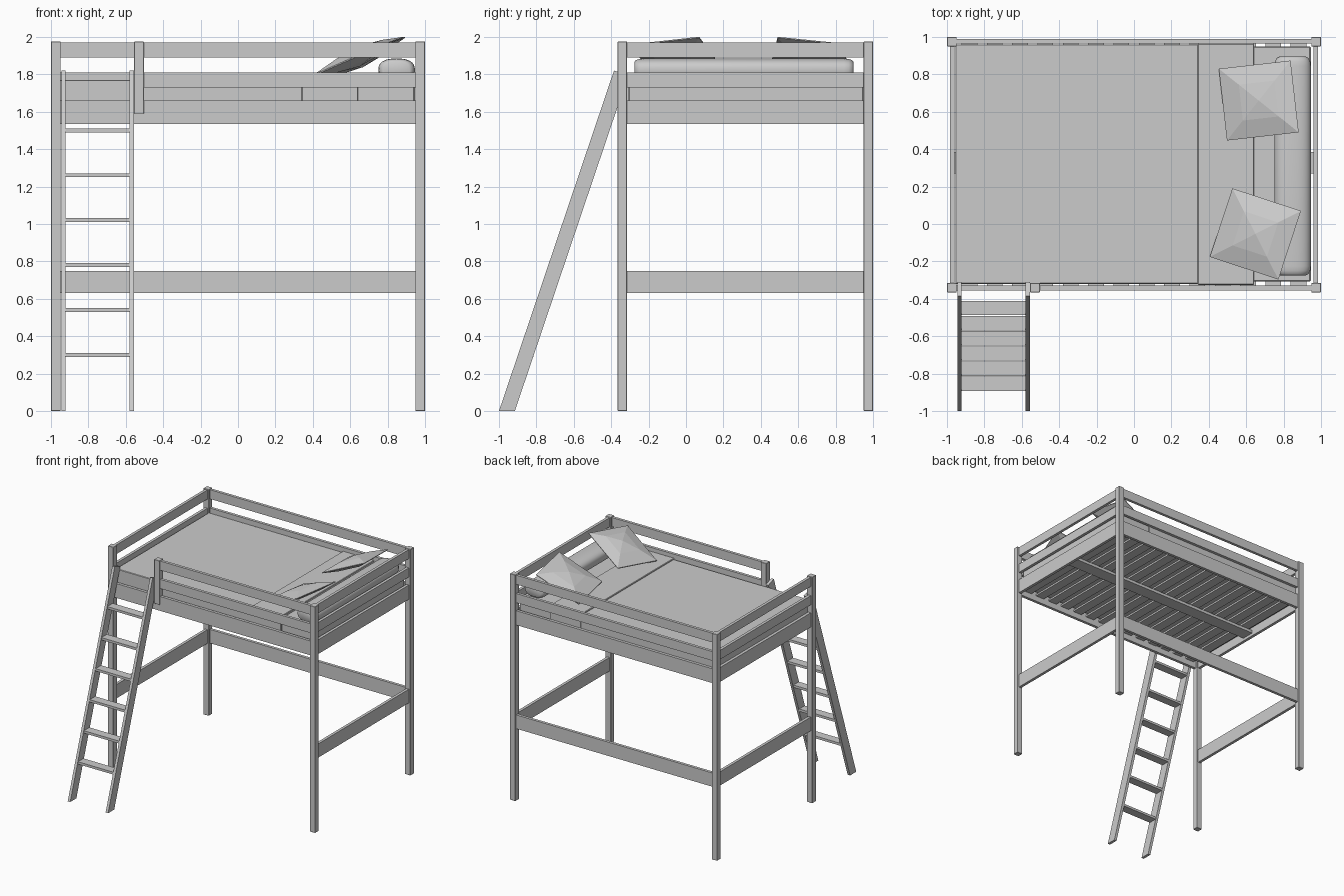
import bpy, bmesh, math
from mathutils import Matrix, Vector

if "Cube" in bpy.data.objects:
    bpy.data.objects.remove(bpy.data.objects["Cube"])


def make(name, bm, smooth=False):
    bmesh.ops.recalc_face_normals(bm, faces=bm.faces)
    me = bpy.data.meshes.new(name)
    bm.to_mesh(me)
    bm.free()
    ob = bpy.data.objects.new(name, me)
    bpy.context.collection.objects.link(ob)
    if smooth:
        bpy.context.view_layer.objects.active = ob
        ob.select_set(True)
        bpy.ops.object.shade_smooth_by_angle(angle=math.radians(40))
        ob.select_set(False)
    return ob


def box(name, x, y, z, bevel=0):
    bm = bmesh.new()
    bmesh.ops.create_cube(bm, size=1)
    for v in bm.verts:
        v.co = Vector(r[0] + (c + 0.5) * (r[1] - r[0]) for c, r in zip(v.co, (x, y, z)))
    if bevel:
        bmesh.ops.bevel(bm, geom=bm.edges[:], offset=bevel, segments=1, affect='EDGES')
    return make(name, bm)


def extrude_x(name, profile, x0, x1):
    bm = bmesh.new()
    f = bm.faces.new([bm.verts.new((x0, y, z)) for y, z in profile])
    ext = bmesh.ops.extrude_face_region(bm, geom=[f])
    bmesh.ops.translate(bm, vec=(x1 - x0, 0, 0),
                        verts=[g for g in ext['geom'] if isinstance(g, bmesh.types.BMVert)])
    return make(name, bm)


# Corner posts and the short post beside the ladder opening
for sx, xr in (("left", (-1, -0.948)), ("right", (0.948, 1))):
    for sy, yr in (("front", (-0.365, -0.315)), ("back", (0.95, 1))):
        box(f"{sy}_{sx}_post", xr, yr, (0, 1.975), 0.002)
box("opening_post", (-0.555, -0.503), (-0.365, -0.315), (1.59, 1.975), 0.002)

# Frame boards: low stretcher, bed rail, middle guard, top guard
levels = {"stretcher": (0.63, 0.75), "bed_rail": (1.535, 1.66),
          "middle_guard": (1.73, 1.81), "top_guard": (1.89, 1.97)}
for n, z in levels.items():
    box("back_" + n, (-0.95, 0.95), (0.965, 0.99), z)
    box("left_" + n, (-0.985, -0.96), (-0.32, 0.955), z)
    box("right_" + n, (0.96, 0.985), (-0.32, 0.955), z)
    if n != "stretcher":
        x0 = -0.95 if n == "bed_rail" else -0.51
        box("front_" + n, (x0, 0.95), (-0.355, -0.33), z)

# Slats and the long centre support plank
for i in range(14):
    xc = -0.88 + i * 1.76 / 13
    box("slat", (xc - 0.042, xc + 0.042), (-0.33, 0.965), (1.585, 1.6))
box("centre_beam", (-0.96, 0.96), (0.27, 0.385), (1.56, 1.585))

# Mattress, duvet and folded-back band
box("mattress", (-0.95, 0.945), (-0.308, 0.95), (1.6, 1.76), 0.006)
box("duvet", (-0.955, 0.64), (-0.32, 0.96), (1.62, 1.77), 0.004)
box("duvet_fold", (0.34, 0.642), (-0.325, 0.964), (1.64, 1.78), 0.004)

# Leaning ladder: rails with a square-cut top, horizontal steps
slope = 0.615 / 1.82
rail = [(-1, 0), (-0.915, 0), (-0.309, 1.794), (-0.385, 1.82)]
for n, x in (("left", (-0.945, -0.921)), ("right", (-0.579, -0.555))):
    extrude_x("ladder_rail_" + n, rail, *x)
for i in range(6):
    z = 0.29 + 0.24 * i
    y = -1 + slope * (z + 0.01)
    box("ladder_step", (-0.925, -0.575), (y + 0.006, y + 0.082), (z, z + 0.021))

# Bolster: flattened round section with rounded ends
bm = bmesh.new()
rings = []
for y, s in ((-0.275, 0.72), (-0.268, 0.86), (-0.25, 0.96), (-0.225, 1),
             (0.845, 1), (0.87, 0.96), (0.888, 0.86), (0.895, 0.72)):
    ring = []
    for k in range(32):
        a = 2 * math.pi * k / 32
        c, d = math.cos(a), math.sin(a)
        ring.append(bm.verts.new((0.848 + 0.098 * s * math.copysign(abs(c) ** 0.8, c), y,
                                  1.823 + 0.062 * s * math.copysign(abs(d) ** 0.8, d))))
    rings.append(ring)
for a, b in zip(rings, rings[1:]):
    for k in range(32):
        bm.faces.new((a[k], a[k - 1], b[k - 1], b[k]))
bm.faces.new(rings[0])
bm.faces.new(rings[-1])
make("bolster", bm, True)


# Leaning pillows: faceted, thick in the middle, sharp at the rim
def pillow(name, centre, angle, a, b):
    bm = bmesh.new()
    rot = Matrix.Rotation(math.radians(angle), 3, 'Z')
    height = {0: 0.055, 1: 0.037, 2: 0.003}
    for side in (1, -1):
        grid = {}
        for i in range(-2, 3):
            for j in range(-2, 3):
                p = rot @ Vector((i, j, 0)) * 0.0965
                p.z = a * p.x + b * p.y + side * height[max(abs(i), abs(j))]
                grid[i, j] = bm.verts.new(p + Vector(centre))
        for i in range(-2, 2):
            for j in range(-2, 2):
                q = [grid[i, j], grid[i + 1, j], grid[i + 1, j + 1], grid[i, j + 1]]
                # split along the diagonals that run from corner to centre
                if (i < 0) != (j < 0):
                    q = q[1:] + q[:1]
                bm.faces.new((q[0], q[1], q[2]))
                bm.faces.new((q[0], q[2], q[3]))
    bmesh.ops.bridge_loops(bm, edges=[e for e in bm.edges if e.is_boundary])
    make(name, bm)


pillow("back_pillow", (0.667, 0.66, 1.893), 6.5, 0.45, -0.05)
pillow("front_pillow", (0.649, -0.053, 1.897), -18.2, 0.43, -0.03)
